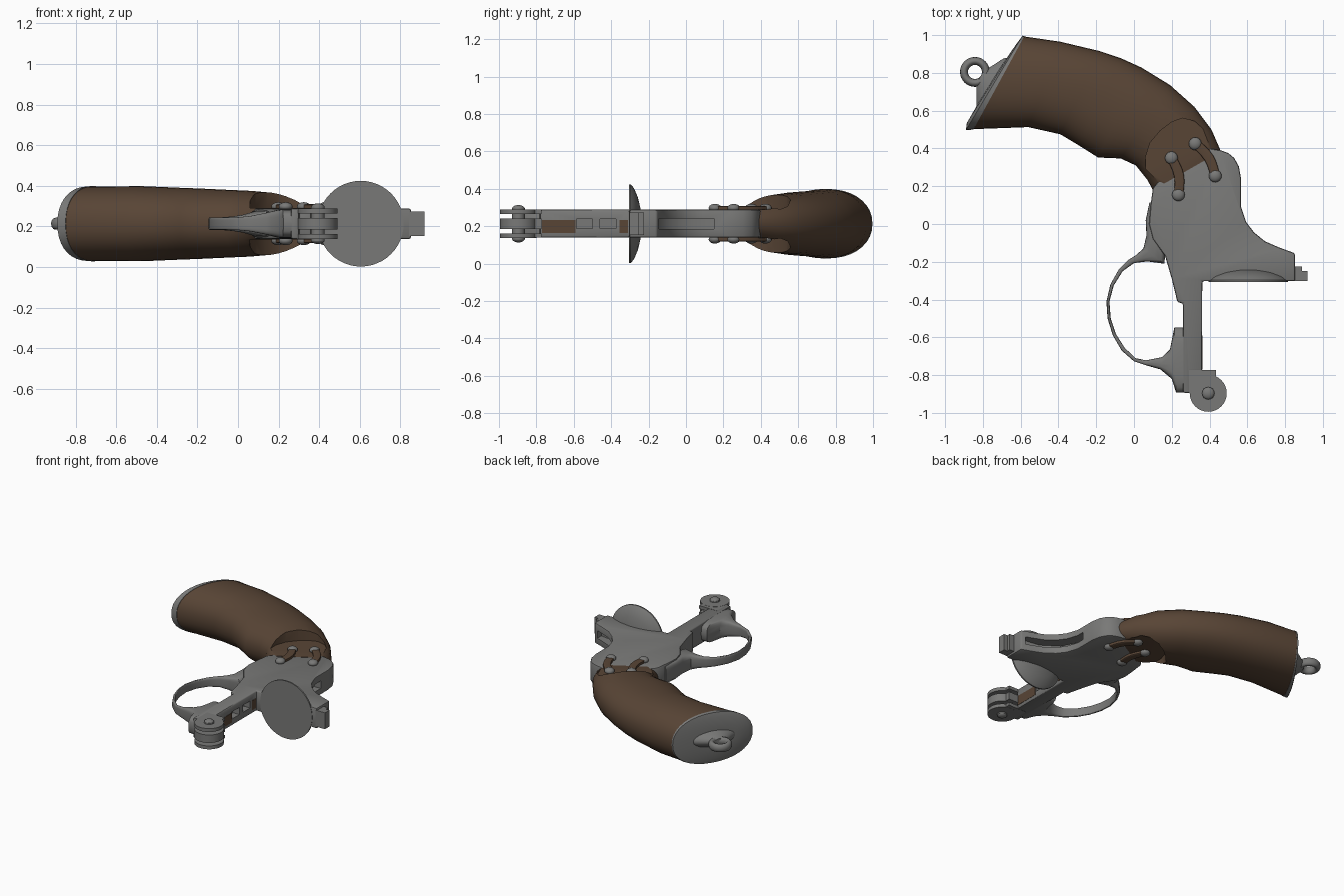
import bpy, bmesh, math
from mathutils import Vector

if "Cube" in bpy.data.objects:
    bpy.data.objects.remove(bpy.data.objects["Cube"])

ZC = 0.213  # mid-plane height; every part is modelled around it


def material(name, rgb):
    m = bpy.data.materials.new(name)
    m.diffuse_color = (*rgb, 1)
    m.use_nodes = True
    m.node_tree.nodes["Principled BSDF"].inputs["Base Color"].default_value = m.diffuse_color
    return m


STEEL = material("grey_steel", (0.19, 0.19, 0.185))
WOOD = material("brown_wood", (0.098, 0.059, 0.036))


def finish(name, bm, mat):
    bmesh.ops.recalc_face_normals(bm, faces=bm.faces)
    me = bpy.data.meshes.new(name)
    bm.to_mesh(me)
    bm.free()
    ob = bpy.data.objects.new(name, me)
    ob.location.z = ZC
    bpy.context.collection.objects.link(ob)
    me.materials.append(mat)
    return ob


def activate(ob):
    bpy.ops.object.select_all(action='DESELECT')
    ob.select_set(True)
    bpy.context.view_layer.objects.active = ob


def smooth(ob, angle=35):
    activate(ob)
    bpy.ops.object.shade_smooth_by_angle(angle=math.radians(angle))
    return ob


def prism(name, pts, z0, z1, mat):
    bm = bmesh.new()
    f = bm.faces.new([bm.verts.new((x, y, z0)) for x, y in pts])
    ext = bmesh.ops.extrude_face_region(bm, geom=[f])
    vs = [v for v in ext['geom'] if isinstance(v, bmesh.types.BMVert)]
    bmesh.ops.translate(bm, verts=vs, vec=(0, 0, z1 - z0))
    return finish(name, bm, mat)


def loft(name, secs, mat, n=24, p=2.0, z=0.0):
    """Skin of superellipses; a section is (x1, y1, x2, y2, half depth in z)."""
    bm = bmesh.new()
    rings = []
    for x1, y1, x2, y2, h in secs:
        a, b = Vector((x1, y1, z)), Vector((x2, y2, z))
        c, u = (a + b) / 2, (a - b) / 2
        ring = []
        for i in range(n):
            t = math.tau * i / n
            co, si = math.cos(t), math.sin(t)
            k = math.copysign(abs(co) ** (2 / p), co)
            s = math.copysign(abs(si) ** (2 / p), si)
            ring.append(bm.verts.new(c + u * k + Vector((0, 0, h * s))))
        rings.append(ring)
    for r, q in zip(rings, rings[1:]):
        for i in range(n):
            bm.faces.new((r[i], r[(i + 1) % n], q[(i + 1) % n], q[i]))
    bm.faces.new(rings[0])
    bm.faces.new(rings[-1])
    return finish(name, bm, mat)


def rect(x0, x1, y0, y1):
    return [(x0, y0), (x1, y0), (x1, y1), (x0, y1)]


def circle(x, y, r, n=32):
    return [(x + r * math.cos(math.tau * i / n), y + r * math.sin(math.tau * i / n))
            for i in range(n)]


def cut(ob, cutter):
    cutter.hide_render = True
    activate(ob)
    m = ob.modifiers.new("cut", 'BOOLEAN')
    m.object, m.operation, m.solver = cutter, 'DIFFERENCE', 'EXACT'
    bpy.ops.object.modifier_apply(modifier=m.name)
    bpy.data.objects.remove(cutter)


def bevel(ob, w, segs=2):
    activate(ob)
    m = ob.modifiers.new("bevel", 'BEVEL')
    m.width, m.segments, m.limit_method = w, segs, 'ANGLE'
    m.angle_limit = math.radians(50)
    bpy.ops.object.modifier_apply(modifier=m.name)


# Flat steel frame with hammer slot and two pockets in the lower strap
frame = prism("frame", [
    (0.46, 0.39), (0.50, 0.375), (0.53, 0.35), (0.555, 0.305), (0.567, 0.24),
    (0.567, 0.09), (0.594, 0.01), (0.636, -0.045), (0.694, -0.092), (0.768, -0.124),
    (0.852, -0.155), (0.852, -0.303), (0.361, -0.303), (0.361, -0.78), (0.30, -0.78),
    (0.30, -0.894), (0.26, -0.894), (0.26, -0.42), (0.23, -0.414), (0.20, -0.29),
    (0.165, -0.17), (0.10, -0.08), (0.08, 0.0), (0.088, 0.1), (0.10, 0.19),
    (0.15, 0.25), (0.40, 0.40)], -0.075, 0.075, STEEL)
bevel(frame, 0.01)
cut(frame, prism("slot_cutter", [(0.7, 0.15), (0.5, 0.15), (0.5, 0.03), (0.56, -0.09),
                                 (0.68, -0.17), (0.82, -0.19), (0.82, 0.0)],
                 -0.028, 0.028, STEEL))
for y in (-0.585, -0.46):
    cut(frame, prism("pocket_cutter", rect(0.31, 0.4, y, y + 0.085), -0.026, 0.026, STEEL))
smooth(frame)

# Stepped latch at the top of the frame
prism("latch_step", rect(0.84, 0.89, -0.303, -0.225), -0.06, 0.06, STEEL)
prism("latch_tip", rect(0.88, 0.918, -0.303, -0.25), -0.06, 0.06, STEEL)

# Round recoil shield, flat in front and domed behind
smooth(loft("recoil_shield", [(0.605 + r, y, 0.605 - r, y, r) for y, r in (
    (-0.306, 0.211), (-0.296, 0.211), (-0.278, 0.19), (-0.257, 0.14),
    (-0.243, 0.08), (-0.237, 0.02))], STEEL, n=48))

# Hinge: three knuckles on a pin
for i, (z0, z1) in enumerate(((-0.075, -0.052), (-0.028, 0.028), (0.052, 0.075))):
    prism(f"hinge_block_{i}", rect(0.29, 0.435, -0.894, -0.773), z0, z1, STEEL)
    smooth(prism(f"hinge_knuckle_{i}", circle(0.393, -0.896, 0.098), z0 - 0.001, z1 + 0.001, STEEL))
smooth(prism("hinge_pin", circle(0.393, -0.896, 0.034, 20), -0.085, 0.085, STEEL))


def dome(name, x, y, z, r, h):
    """Rounded head, mirrored to both faces of the frame."""
    bm = bmesh.new()
    bmesh.ops.create_uvsphere(bm, u_segments=16, v_segments=10, radius=1)
    for v in bm.verts:
        v.co = Vector((x + v.co.x * r, y + v.co.y * r, z + v.co.z * h))
    ob = finish(name, bm, STEEL)
    ob.modifiers.new("both_sides", 'MIRROR').use_axis = (False, False, True)
    return smooth(ob, 60)


dome("hinge_pin_head", 0.393, -0.896, 0.08, 0.034, 0.02)

# Trigger guard bow, flaring into the frame at both ends
smooth(loft("trigger_guard", [
    (0.082, 0.115, 0.13, 0.115, 0.06), (0.062, 0.02, 0.13, 0.0, 0.066),
    (0.066, -0.06, 0.17, -0.13, 0.068), (0.05, -0.13, 0.16, -0.21, 0.06),
    (0.01, -0.165, 0.07, -0.198, 0.045), (-0.03, -0.19, 0.0, -0.207, 0.037),
    (-0.08, -0.24, -0.06, -0.25, 0.032), (-0.125, -0.32, -0.107, -0.325, 0.03),
    (-0.146, -0.41, -0.13, -0.41, 0.03), (-0.14, -0.5, -0.123, -0.5, 0.03),
    (-0.112, -0.59, -0.097, -0.58, 0.03), (-0.065, -0.67, -0.05, -0.655, 0.03),
    (0.0, -0.727, 0.008, -0.71, 0.032), (0.06, -0.747, 0.064, -0.722, 0.038),
    (0.14, -0.77, 0.148, -0.705, 0.055), (0.20, -0.82, 0.19, -0.665, 0.068),
    (0.223, -0.893, 0.214, -0.547, 0.072), (0.28, -0.893, 0.28, -0.547, 0.072)],
    STEEL, p=4))

# Curved wooden grip with flat cheeks cut on both sides
grip = loft("grip", [
    (-0.583, 0.993, -0.855, 0.502, 0.183), (-0.39, 0.965, -0.56, 0.513, 0.185),
    (-0.18, 0.915, -0.39, 0.475, 0.177), (-0.07, 0.878, -0.29, 0.415, 0.173),
    (0.04, 0.828, -0.19, 0.352, 0.168), (0.19, 0.736, -0.07, 0.347, 0.162),
    (0.32, 0.62, 0.01, 0.31, 0.152), (0.41, 0.50, 0.07, 0.235, 0.13),
    (0.46, 0.385, 0.10, 0.18, 0.095)], WOOD, n=36, p=2.2)
for side in (-1, 1):
    cut(grip, prism("cheek_cutter", [
        (0.06, 0.1), (0.06, 0.35), (0.085, 0.43), (0.14, 0.495), (0.20, 0.54), (0.255, 0.56),
        (0.32, 0.545), (0.365, 0.505), (0.39, 0.44), (0.50, 0.38), (0.5, 0.1)],
        side * 0.077, side * 0.3, WOOD))
smooth(grip)

# Steel butt cap with flared lanyard ring
smooth(loft("butt_cap", [
    (-0.58, 0.995, -0.85, 0.50, 0.186), (-0.59, 0.997, -0.89, 0.497, 0.183),
    (-0.625, 0.95, -0.885, 0.535, 0.15), (-0.70, 0.84, -0.83, 0.63, 0.07)],
    STEEL, n=36, p=2.2))
smooth(loft("ring_neck", [
    (-0.66, 0.88, -0.815, 0.62, 0.065), (-0.69, 0.877, -0.835, 0.62, 0.055),
    (-0.755, 0.835, -0.835, 0.69, 0.035), (-0.795, 0.815, -0.835, 0.74, 0.025)], STEEL))
bpy.ops.mesh.primitive_torus_add(location=(-0.842, 0.805, ZC), major_radius=0.058,
                                 minor_radius=0.021, major_segments=32, minor_segments=12)
ring = bpy.context.object
ring.name = "lanyard_ring"
ring.scale.z = 1.4
ring.data.materials.append(STEEL)
smooth(ring, 60)

# Curved wooden straps tied down by four round screws on each side
for i, (xa, ya, xb, yb) in enumerate(((0.198, 0.35, 0.235, 0.155), (0.324, 0.425, 0.43, 0.255))):
    a, b = Vector((xa, ya)), Vector((xb, yb))
    side = Vector((-(b - a).y, (b - a).x)).normalized()
    secs = []
    for k in range(7):
        m = a.lerp(b, k / 6) + side * 0.022 * math.sin(math.pi * k / 6)
        secs.append((*(m + side * 0.026), *(m - side * 0.026), 0.013))
    strap = loft(f"strap_{i}", secs, WOOD, n=16, p=5, z=0.083)
    strap.modifiers.new("both_sides", 'MIRROR').use_axis = (False, False, True)
    smooth(strap)
    dome(f"screw_{i}_upper", xa, ya, 0.084, 0.034, 0.022)
    dome(f"screw_{i}_lower", xb, yb, 0.084, 0.034, 0.022)

# Brown worn patches on the inner face of the lower strap
for i, (y0, y1) in enumerate(((-0.77, -0.59), (-0.355, -0.31))):
    prism(f"worn_patch_{i}", rect(0.357, 0.363, y0, y1), -0.05, 0.02, WOOD)
